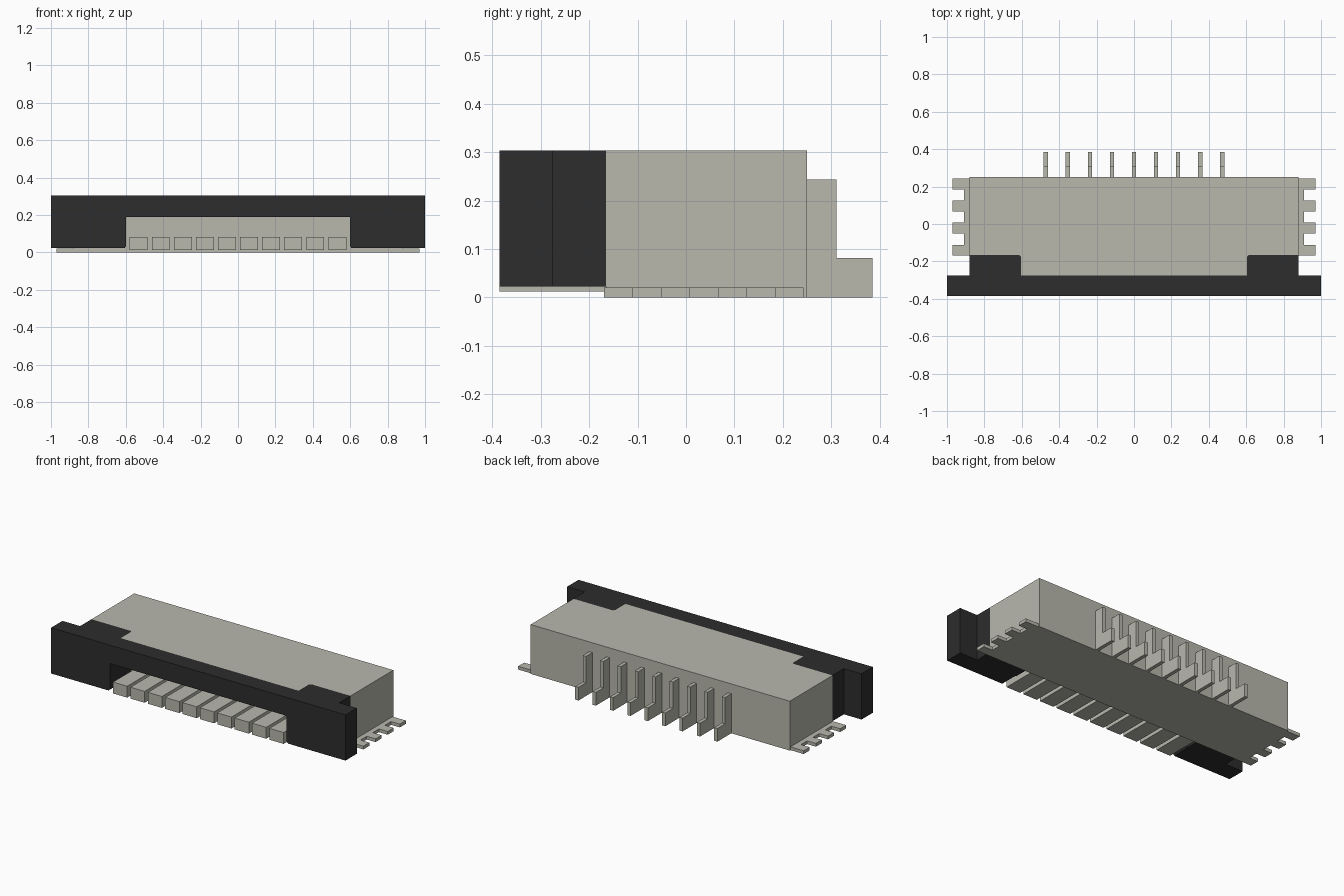
import bpy, bmesh

cube = bpy.data.objects.get("Cube")
if cube:
    bpy.data.objects.remove(cube, do_unlink=True)


def material(name, rgb):
    mat = bpy.data.materials.new(name)
    mat.use_nodes = True
    mat.diffuse_color = (*rgb, 1)
    mat.node_tree.nodes["Principled BSDF"].inputs["Base Color"].default_value = (*rgb, 1)
    return mat


GREY = material("warm grey", (0.48, 0.48, 0.42))
BLACK = material("black plastic", (0.026, 0.026, 0.026))

# Maps a profile point (a, b) and a depth d to x, y, z for each extrusion axis
PLACE = {
    "x": lambda a, b, d: (d, a, b),
    "y": lambda a, b, d: (a, d, b),
    "z": lambda a, b, d: (a, b, d),
}


def prism(name, profile, axis, lo, hi, mat):
    """Extrude a closed profile along an axis from lo to hi."""
    bm = bmesh.new()
    place = PLACE[axis]
    base = bm.faces.new([bm.verts.new(place(a, b, lo)) for a, b in profile])
    ext = bmesh.ops.extrude_face_region(bm, geom=[base])
    top = [v for v in ext["geom"] if isinstance(v, bmesh.types.BMVert)]
    bmesh.ops.translate(bm, verts=top, vec=place(0, 0, hi - lo))
    bmesh.ops.recalc_face_normals(bm, faces=bm.faces[:])
    mesh = bpy.data.meshes.new(name)
    bm.to_mesh(mesh)
    bm.free()
    mesh.materials.append(mat)
    obj = bpy.data.objects.new(name, mesh)
    bpy.context.collection.objects.link(obj)
    return obj


def box(name, x0, x1, y0, y1, z0, z1, mat):
    return prism(name, [(x0, y0), (x1, y0), (x1, y1), (x0, y1)], "z", z0, z1, mat)


def mirrored(half):
    """Complete a half profile by mirroring it across the centre line."""
    return half + [(-a, b) for a, b in reversed(half)]


PITCH = 0.118
TOP = 0.303
BASE = 0.02
BACK, MID, STEP, FRONT = 0.25, -0.165, -0.275, -0.385
SIDE = 0.88
SLOT = 0.604
C = 0.01  # small corner cut

# Housing: upper block with an overhanging tongue, and the block beneath it
prism("housing_upper", mirrored([(SLOT, STEP), (SLOT, MID - C), (SLOT + C, MID),
                                 (SIDE, MID), (SIDE, BACK)]), "z", 0.19, TOP, GREY)
box("housing_lower", -SIDE, SIDE, MID, BACK, BASE, 0.19, GREY)

# Base plate with four solder tabs on each side
outline = [(SIDE, MID - 0.004)]
for i in range(4):
    y0 = MID - 0.004 + i * PITCH
    outline += [(0.97, y0), (0.97, y0 + 0.058)]
    if i < 3:
        outline += [(0.91, y0 + 0.058), (0.91, y0 + PITCH)]
outline += [(SIDE, outline[-1][1]), (SIDE, BACK)]
prism("base_plate", mirrored(outline), "z", 0, BASE, GREY)

# Locking slider: bar with a wide cable opening, and a wing at each end
prism("slider_bar", mirrored([(0.6, 0.19), (0.6, 0.022 + C), (0.6 + C, 0.022),
                              (1, 0.022), (1, TOP)]), "y", FRONT, STEP, BLACK)
for side, s in (("left", 1), ("right", -1)):
    wing = [(SLOT, STEP), (SIDE, STEP), (SIDE, MID), (SLOT + C, MID), (SLOT, MID - C)]
    prism(f"slider_wing_{side}", [(s * x, y) for x, y in wing], "z", 0.022, TOP, BLACK)

# Row of ten teeth on the floor of the cable opening
for i in range(10):
    x = (i - 4.5) * PITCH
    box(f"front_tooth_{i + 1}", x - 0.048, x + 0.048, FRONT, MID, 0.012, 0.082, GREY)

# Nine stepped contact pins along the back
pin = [(BACK, 0), (0.385, 0), (0.385, 0.081), (0.311, 0.081), (0.311, 0.243), (BACK, 0.243)]
for i in range(9):
    x = (i - 4) * PITCH
    prism(f"rear_pin_{i + 1}", pin, "x", x - 0.011, x + 0.011, GREY)
